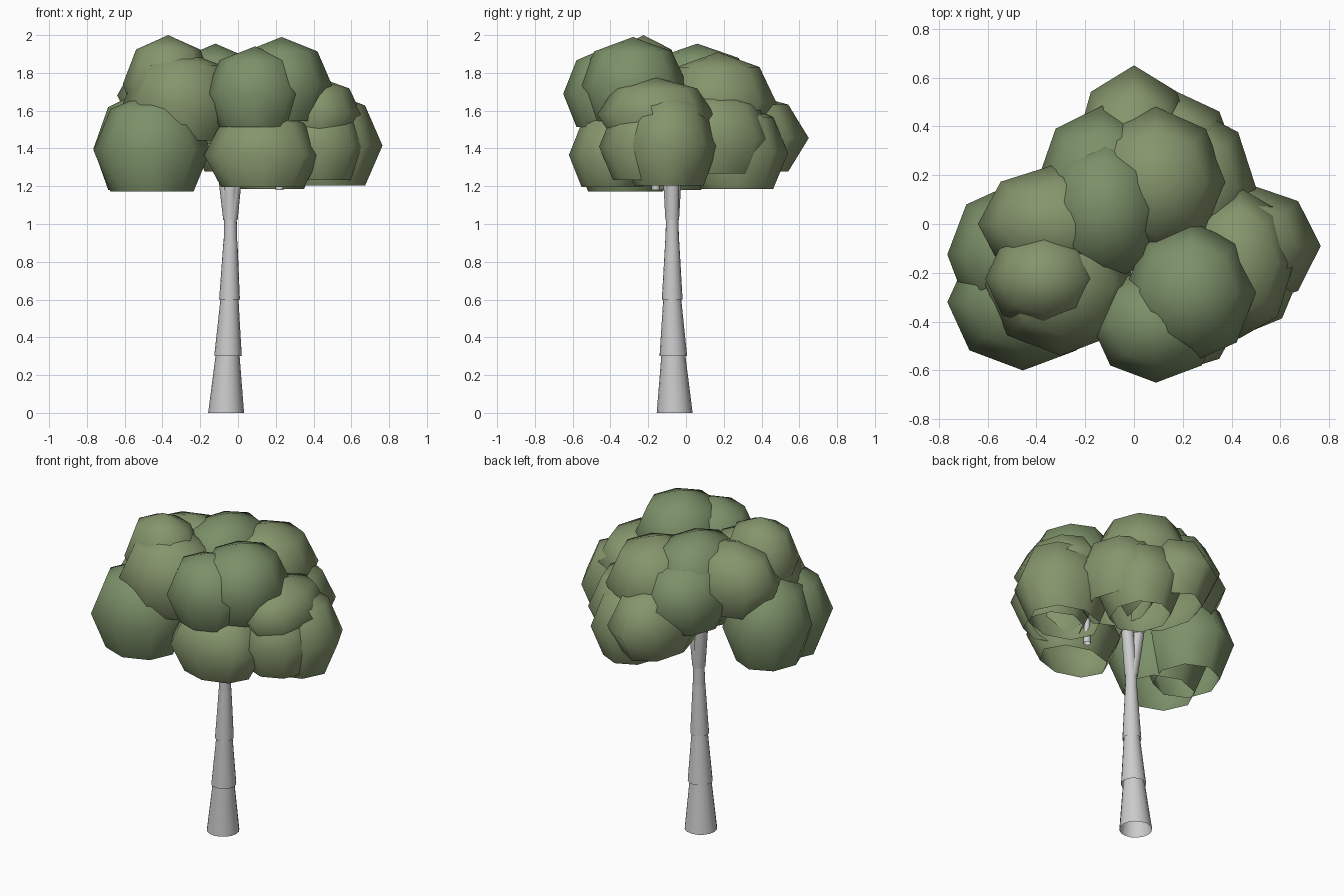
import bpy, bmesh, math
from mathutils import Vector

if "Cube" in bpy.data.objects:
    bpy.data.objects.remove(bpy.data.objects["Cube"])


def material(name, rgb):
    m = bpy.data.materials.new(name)
    m.diffuse_color = (*rgb, 1)
    m.use_nodes = True
    m.node_tree.nodes["Principled BSDF"].inputs["Base Color"].default_value = m.diffuse_color
    return m


GREEN = material("leaf_green", (0.20, 0.28, 0.14))
OLIVE = material("leaf_olive", (0.235, 0.30, 0.15))


def finish(name, bm, mat=None):
    mesh = bpy.data.meshes.new(name)
    bm.normal_update()
    bm.to_mesh(mesh)
    bm.free()
    mesh.shade_smooth()
    mesh.set_sharp_from_angle(angle=math.radians(60))
    if mat:
        mesh.materials.append(mat)
    ob = bpy.data.objects.new(name, mesh)
    bpy.context.scene.collection.objects.link(ob)
    return ob


def taper(name, a, b, r1, r2, sides=16):
    """Open tapered tube whose end rings stay horizontal."""
    bm = bmesh.new()
    rings = []
    for p, r in ((a, r1), (b, r2)):
        rings.append([bm.verts.new((p[0] + r * math.cos(2 * math.pi * i / sides),
                                    p[1] + r * math.sin(2 * math.pi * i / sides),
                                    p[2])) for i in range(sides)])
    for i in range(sides):
        j = (i + 1) % sides
        bm.faces.new((rings[0][i], rings[0][j], rings[1][j], rings[1][i]))
    return finish(name, bm)


def leaf_clump(name, centre, radii, mat):
    """Eight-sided rounded clump, open underneath."""
    bm = bmesh.new()
    bmesh.ops.create_uvsphere(bm, u_segments=8, v_segments=4, radius=1)
    bmesh.ops.delete(bm, geom=[v for v in bm.verts if v.co.z < -0.9], context='VERTS')
    for v in bm.verts:
        v.co = Vector(c + r * k for c, r, k in zip(centre, radii, v.co))
    return finish(name, bm, mat)


# Trunk: stacked tapering sections
taper("trunk_base", (-0.063, -0.06, 0), (-0.055, -0.067, 0.31), 0.095, 0.063)
taper("trunk_lower", (-0.053, -0.067, 0.3), (-0.045, -0.073, 0.61), 0.073, 0.047)
taper("trunk_middle", (-0.045, -0.073, 0.6), (-0.04, -0.073, 0.91), 0.055, 0.037)
taper("trunk_upper", (-0.04, -0.073, 0.9), (-0.04, -0.073, 1.03), 0.036, 0.033)

# Branches: fork at the trunk top, then rise into the leaves
fork = (-0.04, -0.073, 1.02)
for i, (knee, tip) in enumerate([
        ((-0.01, -0.07, 1.3), (0.22, 0.05, 1.55)),
        ((-0.075, -0.055, 1.3), (-0.28, 0.02, 1.6)),
        ((-0.04, -0.09, 1.3), (-0.02, -0.3, 1.6))]):
    taper(f"branch_{i}", fork, knee, 0.038, 0.036, 10)
    taper(f"branch_tip_{i}", knee, tip, 0.026, 0.012, 8)
taper("hanging_twig", (0.22, -0.16, 1.18), (0.22, -0.16, 1.4), 0.022, 0.016, 8)

# Crown: overlapping leaf clumps
CLUMPS = [
    ("front_top", (0.09, -0.41, 1.69), (0.265, 0.24, 0.25), GREEN),
    ("front_right_top", (0.23, -0.28, 1.73), (0.27, 0.29, 0.26), GREEN),
    ("front_low", (0.13, -0.39, 1.365), (0.31, 0.23, 0.24), OLIVE),
    ("front_left_low", (-0.455, -0.32, 1.39), (0.31, 0.28, 0.31), GREEN),
    ("left_low", (-0.50, -0.125, 1.40), (0.265, 0.29, 0.31), GREEN),
    ("left_top", (-0.32, 0.0, 1.68), (0.32, 0.245, 0.24), OLIVE),
    ("front_left_top", (-0.37, -0.225, 1.74), (0.24, 0.21, 0.26), OLIVE),
    ("front_left_mid", (-0.30, -0.25, 1.64), (0.31, 0.29, 0.28), OLIVE),
    ("back_left_mid", (-0.13, 0.165, 1.60), (0.27, 0.32, 0.25), GREEN),
    ("back_left_top", (-0.12, 0.06, 1.695), (0.25, 0.31, 0.26), GREEN),
    ("back_top", (0.09, 0.17, 1.64), (0.29, 0.31, 0.27), OLIVE),
    ("back_mid", (0.0, 0.28, 1.455), (0.25, 0.37, 0.25), OLIVE),
    ("back_right_low", (0.18, 0.27, 1.375), (0.24, 0.27, 0.27), OLIVE),
    ("back_right_mid", (0.25, 0.15, 1.45), (0.25, 0.32, 0.26), OLIVE),
    ("right_low", (0.45, -0.09, 1.415), (0.315, 0.26, 0.30), OLIVE),
    ("right_top", (0.43, -0.16, 1.58), (0.225, 0.31, 0.195), OLIVE),
    ("front_right_mid", (0.43, -0.21, 1.41), (0.25, 0.25, 0.25), OLIVE),
]
for name, centre, radii, mat in CLUMPS:
    leaf_clump("leaves_" + name, centre, radii, mat)
